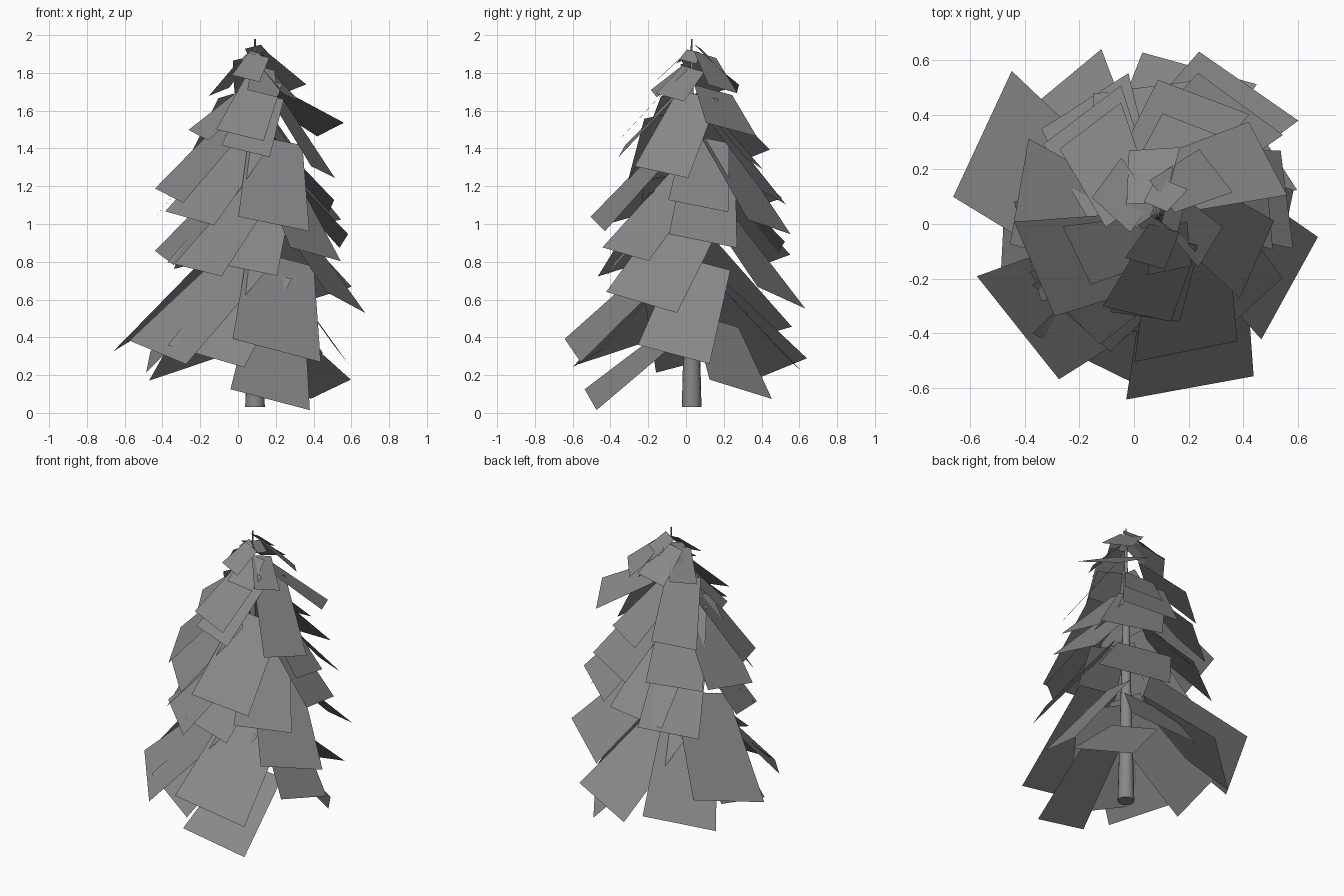
import bpy, bmesh, math
from mathutils import Vector

if "Cube" in bpy.data.objects:
    bpy.data.objects.remove(bpy.data.objects["Cube"])

TRUNK = Vector((0.09, 0.03, 0.0))

# middle of the outer edge of every branch card, tier by tier (optional 4th value: own slope)
LOW = [(.17, -.505, .07, .82), (.49, .29, .125), (-.295, .495, .23), (-.475, .06, .27),
       (.24, .57, .26), (.545, -.065, .31, 1.3), (-.425, -.38, .32), (-.17, -.50, .30),
       (.205, -.60, .33), (-.555, .33, .39, .85), (.57, -.235, .585, 1.12), (.42, .505, .61)]
MIDDLE = [(-.39, -.10, .82), (-.23, -.345, .76), (.04, -.40, .76), (-.18, .45, .80),
          (.41, -.32, .84), (.03, .50, .87), (.56, .09, .91), (.39, .44, .985),
          (.19, -.467, 1.0), (-.255, -.31, 1.03), (-.42, .12, 1.06), (-.19, .40, 1.1),
          (.495, .065, 1.095), (.255, .465, 1.14), (-.365, -.165, 1.15), (.45, -.13, 1.275, 1.3)]
TOP = [(.22, .36, 1.32, 1.0), (-.16, .36, 1.36, 1.0), (.04, -.34, 1.385, 1.0),
       (-.21, -.115, 1.47), (.01, -.33, 1.47, 1.0), (.49, .24, 1.50, .58),
       (.28, -.085, 1.67), (.13, -.17, 1.69), (-.10, .17, 1.70), (.075, .275, 1.715),
       (.30, .195, 1.715), (.04, -.145, 1.77), (-.035, .08, 1.79), (.05, -.03, 1.86),
       (.14, .15, 1.85), (.17, .01, 1.86)]

grey = bpy.data.materials.new("dark_grey")
grey.diffuse_color = (0.245, 0.245, 0.245, 1)
grey.use_nodes = True
grey.node_tree.nodes["Principled BSDF"].inputs["Base Color"].default_value = grey.diffuse_color


def branch_tier(name, cards, base_width, spread, tilt, slope, taper=0.75):
    """Flat cards that hang around the trunk and widen outwards, each rolled a little."""
    bm = bmesh.new()
    for x, y, z, *own_slope in cards:
        tip = Vector((x, y, z))
        out = Vector((x - TRUNK.x, y - TRUNK.y, 0))
        reach = out.length
        out.normalize()
        across = Vector((-out.y, out.x, 0))
        side = (across - Vector((0, 0, tilt))) * ((base_width + spread * reach) / 2)
        # the roll makes the inner edge sit off to one side of the trunk
        root = TRUNK + out * 0.2 * reach + across * 0.18 * reach
        root.z = min(z + (own_slope or [slope])[0] * reach * 0.8, 1.94)
        corners = [tip - side, tip + side, root + side * taper, root - side * taper]
        bm.faces.new([bm.verts.new(c) for c in corners])
    mesh = bpy.data.meshes.new(name)
    bm.to_mesh(mesh)
    bm.free()
    mesh.materials.append(grey)
    bpy.context.collection.objects.link(bpy.data.objects.new(name, mesh))


branch_tier("lower_branches", LOW, 0.16, 0.49, 0.26, 0.96)
branch_tier("middle_branches", MIDDLE, 0.05, 0.66, 0.2, 1.1)
branch_tier("top_branches", TOP, 0.05, 0.56, 0.24, 0.85)

# tapered trunk
bpy.ops.mesh.primitive_cone_add(vertices=16, radius1=0.052, radius2=0.004, depth=1.95,
                                location=TRUNK + Vector((0, 0, 0.03 + 1.95 / 2)))
trunk = bpy.context.object
trunk.name = "trunk"
trunk.data.materials.append(grey)
bpy.ops.object.shade_smooth_by_angle(angle=math.radians(40))
